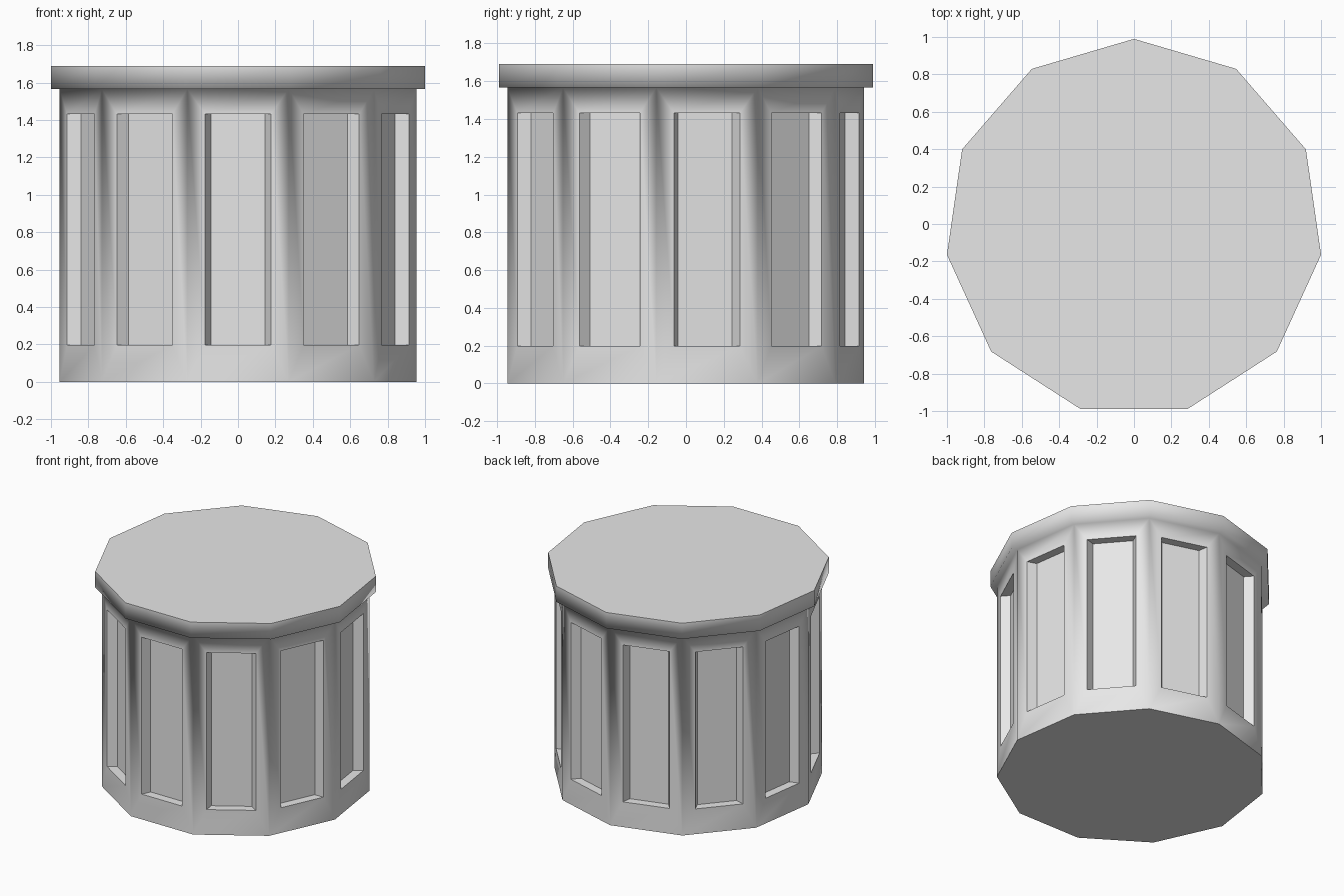
import bpy
import bmesh
import math
from mathutils import Vector

if "Cube" in bpy.data.objects:
    bpy.data.objects.remove(bpy.data.objects["Cube"])

SIDES = 11
CY = -0.0206                       # centring offset of the odd-sided plan
BODY_R, LIP_R = 0.963, 1.0103
LIP_Z, TOP_Z = 1.566, 1.69
WIN_LOW, WIN_HIGH = 0.198, 1.431   # recess height range
OPEN_HALF, FLOOR_HALF, DEPTH = 0.176, 0.1445, 0.067

grey = bpy.data.materials.new("plain grey")
grey.diffuse_color = (0.8, 0.8, 0.8, 1)
grey.use_nodes = True
grey.node_tree.nodes["Principled BSDF"].inputs["Base Color"].default_value = grey.diffuse_color

bm = bmesh.new()


def ring(radius, z):
    """Eleven-sided ring with one corner pointing to the back."""
    verts = []
    for i in range(SIDES):
        a = math.pi / 2 + i * math.tau / SIDES
        verts.append(bm.verts.new((radius * math.cos(a), radius * math.sin(a) + CY, z)))
    return verts


def band(lower, upper):
    """Closed strip of quads between two loops; returns the faces."""
    n = len(lower)
    return [bm.faces.new((lower[i], lower[(i + 1) % n], upper[(i + 1) % n], upper[i]))
            for i in range(n)]


def sharpen(face):
    for e in face.edges:
        e.smooth = False


# Rings of the body and the overhanging lid
base = ring(BODY_R, 0)
neck = ring(BODY_R, LIP_Z)
lip_low = ring(LIP_R, LIP_Z)
lip_top = ring(LIP_R, TOP_Z)
band(neck, lip_low)
band(lip_low, lip_top)

# Flat ends
bottom = bm.faces.new(base[::-1])
top = bm.faces.new(lip_top)
flat_faces = [bottom, top]

# Body sides, each with a recessed panel with tapered side walls
for i in range(SIDES):
    j = (i + 1) % SIDES
    outer = [base[i], base[j], neck[j], neck[i]]
    mid = (base[i].co + base[j].co) / 2
    along = (base[j].co - base[i].co).normalized()
    inward = Vector((-along.y, along.x, 0))

    def panel_loop(half, depth):
        return [bm.verts.new(mid + along * s * half + inward * depth + Vector((0, 0, z)))
                for s, z in ((-1, WIN_LOW), (1, WIN_LOW), (1, WIN_HIGH), (-1, WIN_HIGH))]

    opening = panel_loop(OPEN_HALF, 0)
    floor = panel_loop(FLOOR_HALF, DEPTH)
    band(outer, opening)
    flat_faces += band(opening, floor)
    flat_faces.append(bm.faces.new(floor))

# Soft shading on the outer shell, crisp ends and recesses
bmesh.ops.recalc_face_normals(bm, faces=bm.faces[:])
for f in bm.faces:
    f.smooth = True
for f in flat_faces:
    f.smooth = False
    sharpen(f)

mesh = bpy.data.meshes.new("panelled_drum")
bm.to_mesh(mesh)
bm.free()
mesh.materials.append(grey)
drum = bpy.data.objects.new("panelled_drum", mesh)
bpy.context.collection.objects.link(drum)
